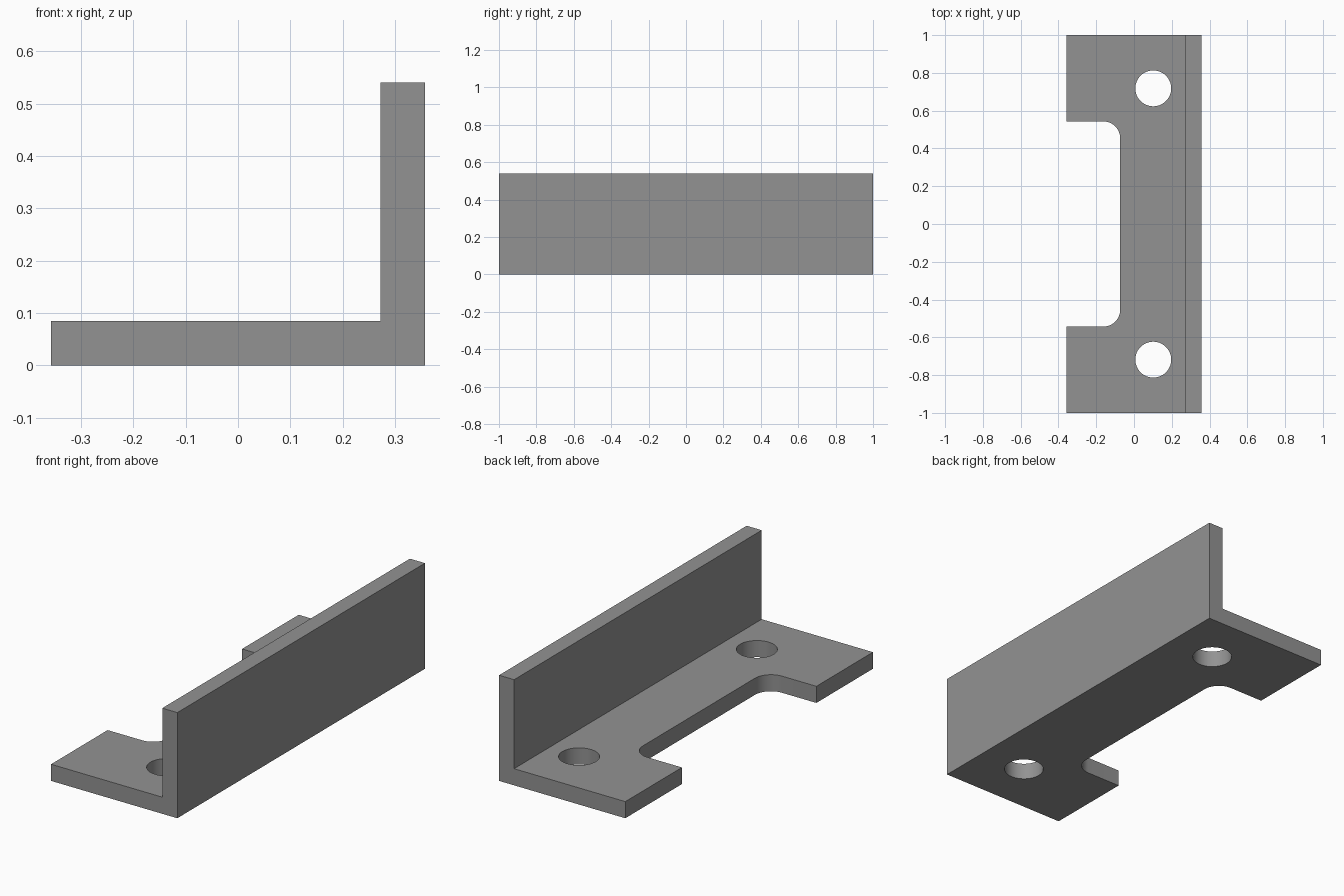
import bpy, bmesh, math

if "Cube" in bpy.data.objects:
    bpy.data.objects.remove(bpy.data.objects["Cube"])

HALF_X, HALF_Y, HEIGHT, THICK = 0.357, 1.0, 0.54, 0.085
NOTCH_X, NOTCH_Y, FILLET = -0.073, 0.543, 0.09
HOLE_X, HOLE_Y, HOLE_R = 0.102, 0.718, 0.095

grey = bpy.data.materials.new("mid grey")
grey.diffuse_color = (0.29, 0.29, 0.29, 1)
grey.use_nodes = True
grey.node_tree.nodes["Principled BSDF"].inputs["Base Color"].default_value = grey.diffuse_color


def prism(name, points, direction):
    """Extrude a closed outline along a direction."""
    bm = bmesh.new()
    face = bm.faces.new([bm.verts.new(p) for p in points])
    ext = bmesh.ops.extrude_face_region(bm, geom=[face])
    moved = [v for v in ext["geom"] if isinstance(v, bmesh.types.BMVert)]
    bmesh.ops.translate(bm, verts=moved, vec=direction)
    bmesh.ops.recalc_face_normals(bm, faces=bm.faces)
    mesh = bpy.data.meshes.new(name)
    bm.to_mesh(mesh)
    bm.free()
    mesh.materials.append(grey)
    obj = bpy.data.objects.new(name, mesh)
    bpy.context.collection.objects.link(obj)
    return obj


def arc(cx, cy, r, start, end, steps):
    angles = [math.radians(start + (end - start) * i / steps) for i in range(steps + 1)]
    return [(cx + r * math.cos(a), cy + r * math.sin(a), -0.1) for a in angles]


# Angle bracket: L profile run along the length
inner = HALF_X - THICK
profile = [(-HALF_X, 0), (HALF_X, 0), (HALF_X, HEIGHT),
           (inner, HEIGHT), (inner, THICK), (-HALF_X, THICK)]
bracket = prism("angle_bracket", [(x, -HALF_Y, z) for x, z in profile], (0, 2 * HALF_Y, 0))

# Cutters: rounded notch in the base edge, and two bolt holes
cx, cy = NOTCH_X - FILLET, NOTCH_Y - FILLET
notch = ([(-0.6, -NOTCH_Y, -0.1)] + arc(cx, -cy, FILLET, -90, 0, 12)
         + arc(cx, cy, FILLET, 0, 90, 12) + [(-0.6, NOTCH_Y, -0.1)])
cutters = [prism("notch_cutter", notch, (0, 0, 0.4))]
for side in (-1, 1):
    circle = arc(HOLE_X, side * HOLE_Y, HOLE_R, 0, 360, 48)[:-1]
    cutters.append(prism("bolt_hole_cutter", circle, (0, 0, 0.4)))

bpy.context.view_layer.objects.active = bracket
bracket.select_set(True)
for cutter in cutters:
    mod = bracket.modifiers.new("cut", "BOOLEAN")
    mod.operation = "DIFFERENCE"
    mod.solver = "EXACT"
    mod.object = cutter
    bpy.ops.object.modifier_apply(modifier=mod.name)
    bpy.data.objects.remove(cutter)

# Smooth the hole walls and fillets, keep corners sharp
bpy.ops.object.shade_smooth_by_angle(angle=math.radians(30))
